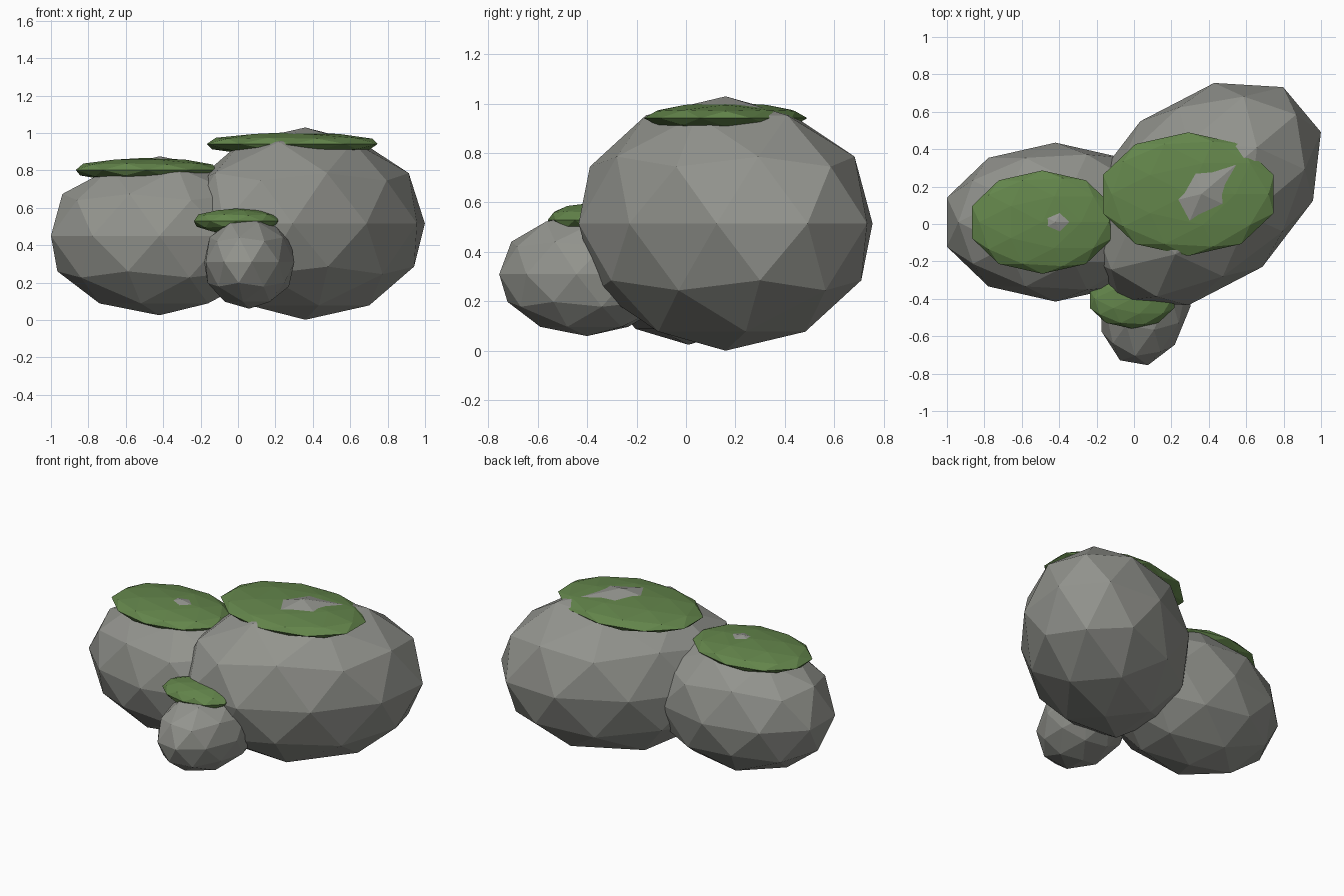
import bpy
import math

cube = bpy.data.objects.get("Cube")
if cube:
    bpy.data.objects.remove(cube, do_unlink=True)


def make_material(name, rgb):
    mat = bpy.data.materials.new(name)
    mat.use_nodes = True
    colour = (*rgb, 1.0)
    mat.diffuse_color = colour
    bsdf = mat.node_tree.nodes["Principled BSDF"]
    bsdf.inputs["Base Color"].default_value = colour
    bsdf.inputs["Roughness"].default_value = 0.9
    return mat


stone = make_material("grey stone", (0.29, 0.295, 0.27))
moss = make_material("green moss", (0.125, 0.235, 0.07))


def blob(name, centre, radii, turn, mat):
    """Faceted ellipsoid, turned about the vertical axis."""
    bpy.ops.mesh.primitive_ico_sphere_add(subdivisions=2, radius=1, location=centre)
    obj = bpy.context.object
    obj.name = name
    obj.scale = radii
    obj.rotation_euler.z = math.radians(turn)
    obj.data.materials.append(mat)
    bpy.ops.object.shade_flat()
    return obj


MOSS_SPREAD = 0.65   # moss width relative to its rock
MOSS_SHIFT = -0.07   # sideways offset from the rock's peak

# name, rock centre, rock radii, turn, moss height, moss thickness radius
boulders = [
    ("large", (0.36, 0.16, 0.515), (0.739, 0.508, 0.514), 40, 0.941, 0.063),
    ("medium", (-0.42, 0.01, 0.45), (0.61, 0.425, 0.425), 0, 0.802, 0.065),
    ("small", (0.06, -0.40, 0.31), (0.365, 0.245, 0.25), 80, 0.529, 0.067),
]

for size, centre, radii, turn, moss_z, moss_rz in boulders:
    # Rock
    blob(size + "_rock", centre, radii, turn, stone)
    # Flat moss cap, not turned with the rock
    x, y, _ = centre
    blob(size + "_moss_cap", (x + MOSS_SHIFT, y, moss_z),
         (radii[0] * MOSS_SPREAD, radii[1] * MOSS_SPREAD, moss_rz), 0, moss)
